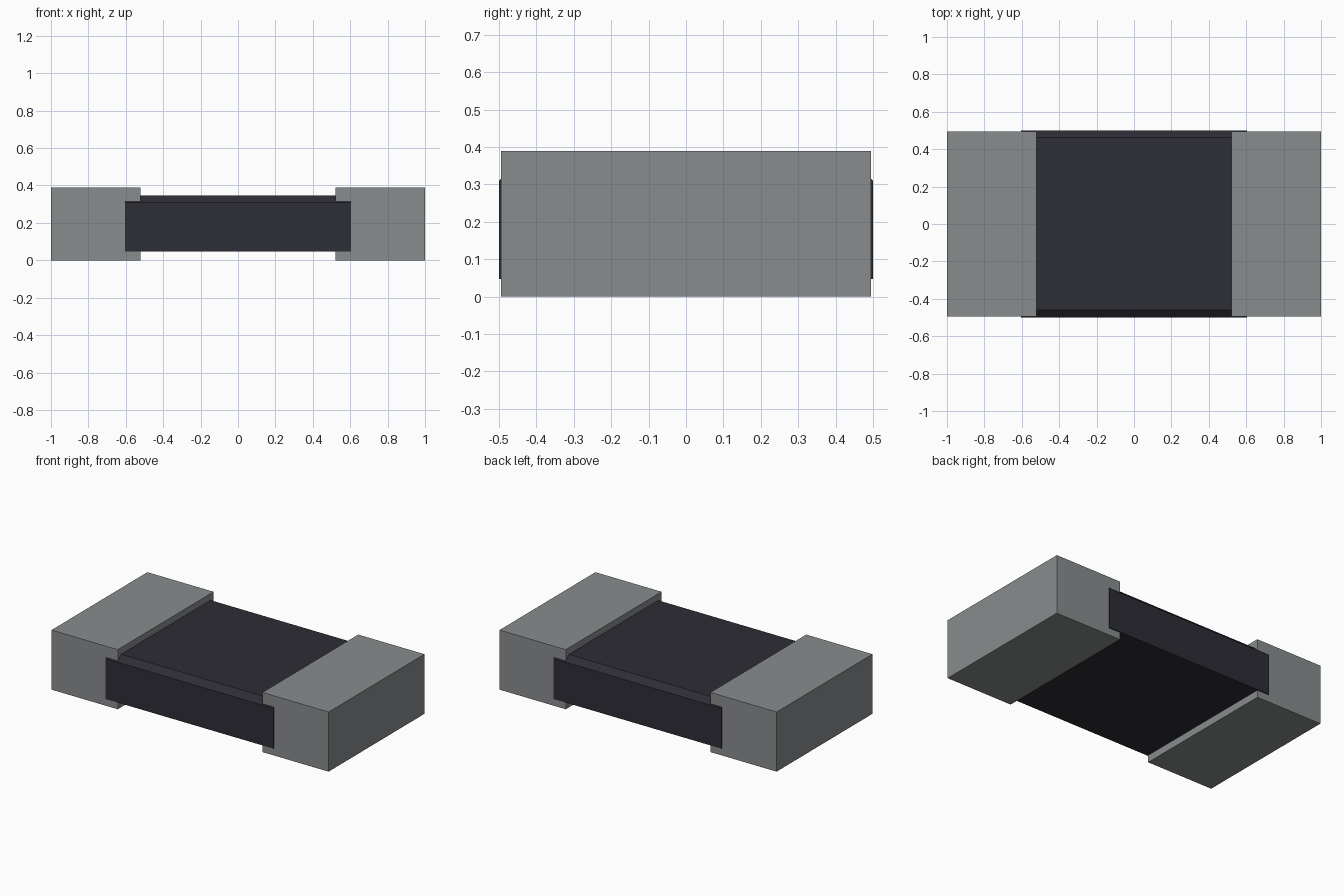
import bpy
import bmesh

cube = bpy.data.objects.get("Cube")
if cube:
    bpy.data.objects.remove(cube, do_unlink=True)


def make_material(name, rgb):
    mat = bpy.data.materials.new(name)
    mat.use_nodes = True
    color = (*rgb, 1.0)
    mat.diffuse_color = color
    mat.node_tree.nodes["Principled BSDF"].inputs["Base Color"].default_value = color
    return mat


def extrude_profile(name, profile, x0, x1, mat):
    """Extrude a closed (y, z) profile along x."""
    bm = bmesh.new()
    face = bm.faces.new([bm.verts.new((x0, y, z)) for y, z in profile])
    moved = bmesh.ops.extrude_face_region(bm, geom=[face])["geom"]
    verts = [v for v in moved if isinstance(v, bmesh.types.BMVert)]
    bmesh.ops.translate(bm, verts=verts, vec=(x1 - x0, 0, 0))
    bmesh.ops.recalc_face_normals(bm, faces=bm.faces)
    mesh = bpy.data.meshes.new(name)
    bm.to_mesh(mesh)
    bm.free()
    mesh.materials.append(mat)
    obj = bpy.data.objects.new(name, mesh)
    bpy.context.collection.objects.link(obj)
    return obj


metal = make_material("terminal grey", (0.25, 0.265, 0.27))
dark = make_material("body charcoal", (0.027, 0.026, 0.037))

# Chip body with chamfered upper edges, slightly proud of the terminals
body = [(-0.5, 0.047), (0.5, 0.047), (0.5, 0.31),
        (0.463, 0.346), (-0.46, 0.346), (-0.5, 0.31)]
extrude_profile("chip_body", body, -0.605, 0.605, dark)

# Solder terminals on both ends
terminal = [(-0.494, 0), (0.494, 0), (0.494, 0.389), (-0.494, 0.389)]
for name, side in (("left_terminal", 1), ("right_terminal", -1)):
    extrude_profile(name, terminal, side * 0.522, side, metal)
